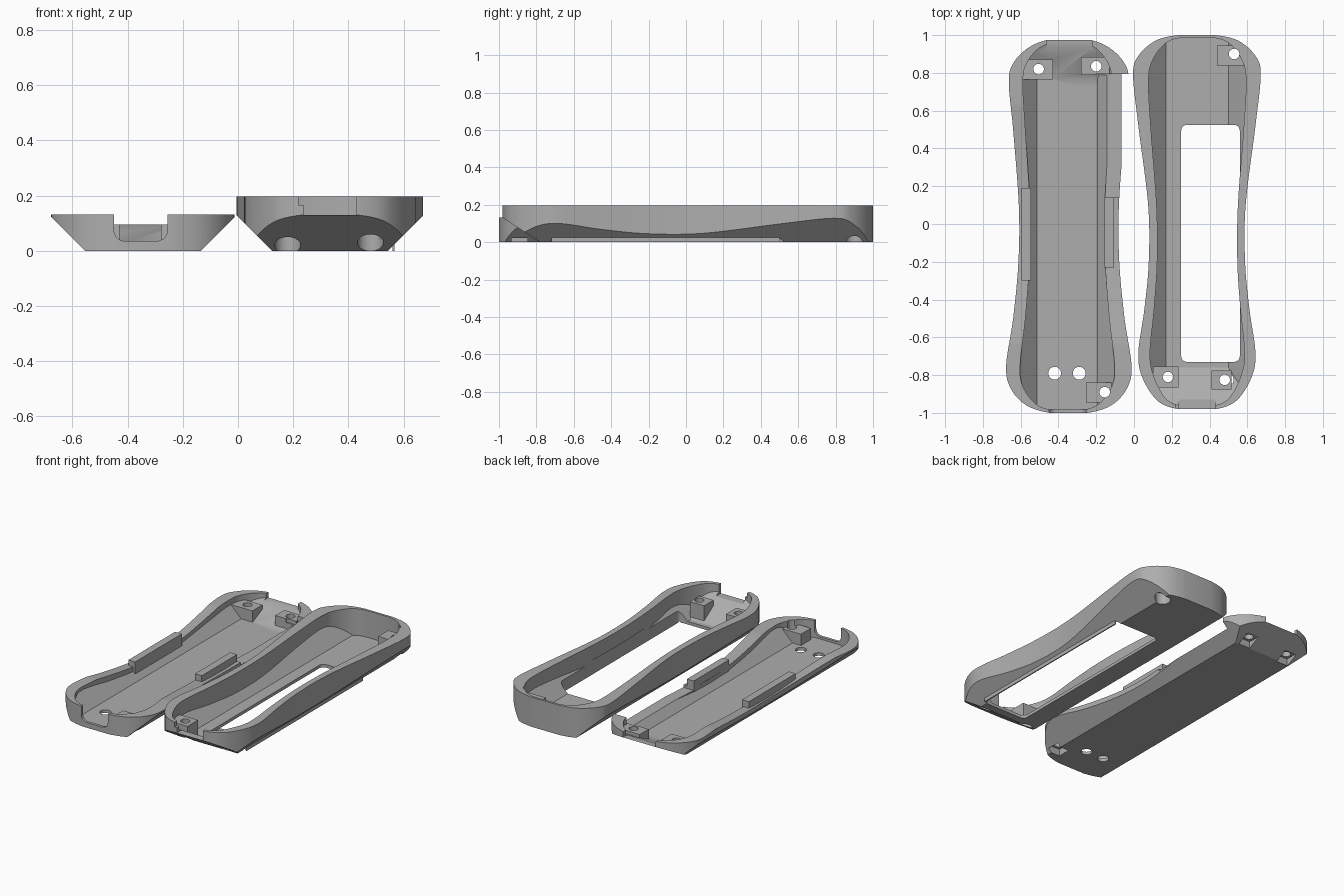
import bpy, bmesh, math
from mathutils import Vector

if "Cube" in bpy.data.objects:
    bpy.data.objects.remove(bpy.data.objects["Cube"])

grey = bpy.data.materials.new("plain_grey")
grey.diffuse_color = (0.42, 0.42, 0.42, 1)
grey.use_nodes = True
grey.node_tree.nodes["Principled BSDF"].inputs["Base Color"].default_value = grey.diffuse_color


def prism(name, pts, lo, hi, axis='z'):
    """Extrude a closed 2D profile along an axis."""
    place = {'z': lambda a, b, h: (a, b, h),
             'y': lambda a, b, h: (a, h, b),
             'x': lambda a, b, h: (h, a, b)}[axis]
    bm = bmesh.new()
    rings = [[bm.verts.new(place(a, b, h)) for a, b in pts] for h in (lo, hi)]
    n = len(pts)
    for i in range(n):
        j = (i + 1) % n
        bm.faces.new((rings[0][i], rings[0][j], rings[1][j], rings[1][i]))
    bm.faces.new(rings[0][::-1])
    bm.faces.new(rings[1])
    bmesh.ops.recalc_face_normals(bm, faces=bm.faces)
    mesh = bpy.data.meshes.new(name)
    bm.to_mesh(mesh)
    bm.free()
    mesh.materials.append(grey)
    ob = bpy.data.objects.new(name, mesh)
    bpy.context.collection.objects.link(ob)
    return ob


def box(name, x0, x1, y0, y1, z0, z1):
    return prism(name, [(x0, y0), (x1, y0), (x1, y1), (x0, y1)], z0, z1)


def circle(x, y, r, n=24):
    return [(x + r * math.cos(2 * math.pi * i / n),
             y + r * math.sin(2 * math.pi * i / n)) for i in range(n)]


def rounded(x0, x1, y0, y1, r):
    pts = []
    for cx, cy, a0 in ((x1 - r, y1 - r, 0), (x0 + r, y1 - r, 90),
                       (x0 + r, y0 + r, 180), (x1 - r, y0 + r, 270)):
        for k in range(6):
            a = math.radians(a0 + 18 * k)
            pts.append((cx + r * math.cos(a), cy + r * math.sin(a)))
    return pts


def combine(ob, tool, op='DIFFERENCE'):
    """Boolean the tool into the object and discard the tool."""
    m = ob.modifiers.new("b", 'BOOLEAN')
    m.operation, m.solver, m.object = op, 'EXACT', tool
    dg = bpy.context.evaluated_depsgraph_get()
    mesh = bpy.data.meshes.new_from_object(ob.evaluated_get(dg))
    ob.modifiers.clear()
    ob.data = mesh
    bpy.data.objects.remove(tool)


def outline(cx, half, steps=6):
    """Smooth closed waisted outline from (half width, y) points, mirrored."""
    pts = [Vector((cx - w, y)) for w, y in half]
    pts += [Vector((cx + w, y)) for w, y in reversed(half)]
    n, out = len(pts), []
    for i in range(n):
        p0, p1, p2, p3 = (pts[(i + k) % n] for k in (-1, 0, 1, 2))
        if abs(p1.y - p2.y) < 1e-6:      # straight end
            out.append(tuple(p1))
            continue
        if abs(p0.y - p1.y) < 1e-6:
            p0 = p1 + Vector((p0.x - p1.x, 0)) * 0.6
        if abs(p3.y - p2.y) < 1e-6:
            p3 = p2 + Vector((p3.x - p2.x, 0)) * 0.6
        for s in range(steps):
            t = s / steps
            q = 0.5 * (2 * p1 + (p2 - p0) * t + (2 * p0 - 5 * p1 + 4 * p2 - p3) * t * t
                       + (3 * p1 - p0 - 3 * p2 + p3) * t ** 3)
            out.append((q.x, q.y))
    return out


def body(name, cx, half, base, z0, top, slant):
    """Waisted block with 45 degree lower sides and one sloping end."""
    ob = prism(name, outline(cx, half), z0, top)
    e = 0.5
    trap = [(cx - base, z0), (cx + base, z0), (cx + base + e, z0 + e),
            (cx - base - e, z0 + e)]
    combine(ob, prism("t", trap, -1.5, 1.5, 'y'), 'INTERSECT')
    combine(ob, prism("s", slant, -2, 2, 'x'))
    return ob


def finish(ob):
    bpy.context.view_layer.objects.active = ob
    for o in bpy.context.selected_objects:
        o.select_set(False)
    ob.select_set(True)
    bpy.ops.object.shade_smooth_by_angle(angle=math.radians(25))


# ---- bottom shell ----
outer = [(.07, .985), (.195, .945), (.285, .865), (.318, .76), (.295, .5), (.265, .1),
         (.267, -.2), (.295, -.5), (.332, -.75), (.308, -.87), (.225, -.96), (.10, -1)]
inner = [(.06, .965), (.15, .93), (.215, .85), (.235, .75), (.222, .5), (.198, .1),
         (.2, -.2), (.222, -.5), (.25, -.75), (.235, -.86), (.17, -.95), (.09, -.982)]
bottom = body("bottom_shell", -.345, outer, .21, 0, .132,
              [(.79, -.01), (1.1, -.01), (1.1, .17), (.985, .10), (.79, 0)])
# sunken rim along the waist, with a lower step on one side
dip = [(-.65 + 1.3 * i / 20, .134 - .05 * math.cos(math.pi * (i / 20 - .5)))
       for i in range(21)] + [(.65, .3), (-.65, .3)]
combine(bottom, prism("d", dip, -1, 1, 'x'))
combine(bottom, box("d", -.2, .1, .14, .795, .07, .3))
cavity = body("cavity", -.353, inner, .16, .02, .3,
              [(.77, 0), (1.1, 0), (1.1, .25), (.965, .11), (.77, .02)])
# corner bosses
for i, (x0, x1, y0, y1, hx, hy) in enumerate([(-.59, -.43, .765, .87, -.505, .82),
                                              (-.28, -.13, .79, .885, -.2, .835),
                                              (-.255, -.12, -.945, -.84, -.155, -.89)]):
    combine(cavity, box("c", x0, x1, y0, y1, -.1, .095))
combine(bottom, cavity)
for hx, hy in ((-.505, .82), (-.2, .835), (-.155, -.89)):
    combine(bottom, prism("h", circle(hx, hy, .028), -.1, .3))
    combine(bottom, box("h", hx - .042, hx + .042, hy - .042, hy + .042, -.1, .045))
# cable notch, rear opening and two round holes
combine(bottom, prism("n", rounded(-.45, -.255, .035, .19, .04), -1.1, -.95, 'y'))
combine(bottom, box("n", -.46, -.22, .9, 1.1, .095, .3))
for x in (-.42, -.29):
    combine(bottom, prism("h", circle(x, -.79, .034), -.1, .1))
finish(bottom)
# locating tabs on the waist
box("left_tab", -.595, -.545, -.3, .19, .04, .132)
box("right_tab", -.155, -.105, -.23, .14, .04, .132)

# ---- top shell ----
outer = [(.1, 1), (.22, .97), (.31, .89), (.338, .79), (.31, .52), (.258, .1),
         (.255, -.2), (.278, -.45), (.31, -.68), (.29, -.81), (.21, -.935), (.1, -.98)]
inner = [(.09, .985), (.17, .955), (.235, .87), (.258, .76), (.245, .5), (.215, .1),
         (.212, -.2), (.228, -.45), (.25, -.68), (.232, -.8), (.17, -.92), (.09, -.96)]
top = body("top_shell", .333, outer, .21, 0, .197,
           [(-.78, -.01), (-.78, 0), (-.98, .13), (-1.1, .208), (-1.1, -.01)])
cavity = body("cavity", .335, inner, .165, .02, .4,
              [(-.76, 0), (-.76, .02), (-.96, .15), (-1.1, .241), (-1.1, 0)])
for x0, x1, y0, y1, z in ((.44, .59, .84, .945, .13), (.10, .235, -.865, -.755, .13),
                          (.41, .515, -.875, -.775, .13)):
    combine(cavity, box("c", x0, x1, y0, y1, -.1, z))
combine(top, cavity)
# screw holes with wide recesses
for hx, hy in ((.53, .9), (.18, -.81), (.48, -.825)):
    combine(top, prism("h", circle(hx, hy, .028), -.1, .4))
    combine(top, prism("h", circle(hx, hy, .047), -.1, .075))
# display window and front opening
combine(top, prism("w", rounded(.25, .56, -.73, .525, .03), -.1, .1))
combine(top, prism("n", [(.22, .3), (.22, .165), (.237, .165), (.237, .13),
                         (.43, .13), (.43, .3)], -1.1, -.9, 'y'))
finish(top)
# thin strip along the window edge
box("window_strip", .56, .567, -.72, .5, 0, .035)
